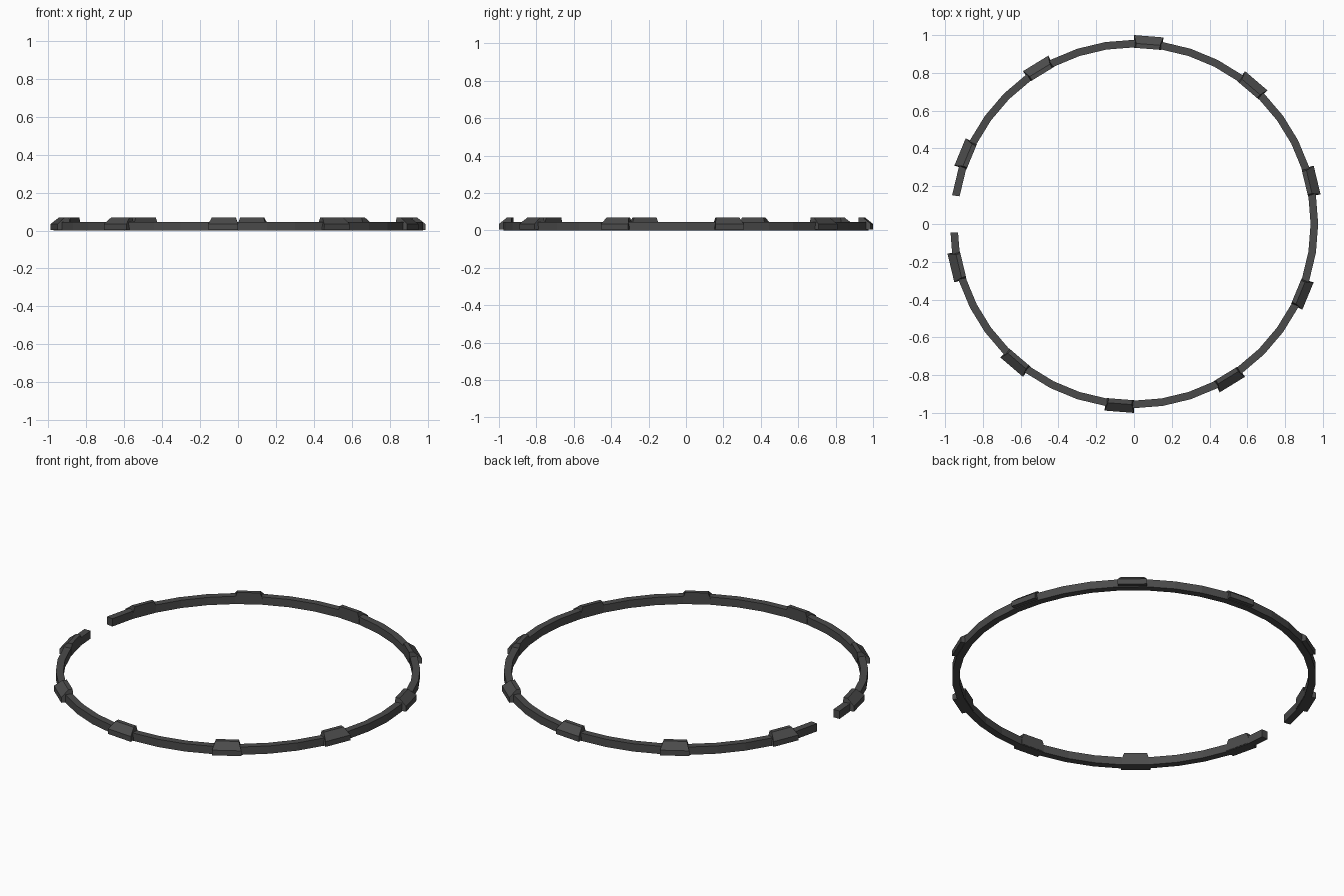
import bpy, bmesh, math

if "Cube" in bpy.data.objects:
    bpy.data.objects.remove(bpy.data.objects["Cube"])

SIDES = 40
STEP = 2 * math.pi / SIDES

mat = bpy.data.materials.new("dark_grey")
mat.diffuse_color = (0.07, 0.07, 0.07, 1)
mat.use_nodes = True
mat.node_tree.nodes["Principled BSDF"].inputs["Base Color"].default_value = mat.diffuse_color


def point(r, z, k):
    """Point on the 40-sided ring; fractional k lies on the straight chord."""
    i = math.floor(k + 1e-9)
    t = k - i
    a, b = i * STEP, (i + 1) * STEP
    return (r * ((1 - t) * math.cos(a) + t * math.cos(b)),
            r * ((1 - t) * math.sin(a) + t * math.sin(b)), z)


def loft(name, sections):
    """Skin a list of cross-section loops and cap both ends."""
    bm = bmesh.new()
    loops = [[bm.verts.new(p) for p in s] for s in sections]
    n = len(loops[0])
    for a, b in zip(loops, loops[1:]):
        for j in range(n):
            m = (j + 1) % n
            bm.faces.new((a[j], a[m], b[m], b[j]))
    bm.faces.new(loops[0][::-1])
    bm.faces.new(loops[-1])
    bmesh.ops.recalc_face_normals(bm, faces=bm.faces)
    me = bpy.data.meshes.new(name)
    bm.to_mesh(me)
    bm.free()
    me.materials.append(mat)
    ob = bpy.data.objects.new(name, me)
    bpy.context.collection.objects.link(ob)
    return ob


# Open band: runs from just past the left side round to the upper left end
band = [(0.935, 0), (0.975, 0), (0.975, 0.046), (0.935, 0.046)]
stations = [-19.7] + list(range(-19, 20))
loft("split_band", [[point(r, z, k) for r, z in band] for k in stations])

# Raised pads: one segment long, every fourth segment, sloped outside and ends
pad = [(0.933, 0.004, 0), (1.0, 0.004, 0), (1.0, 0.035, 0),
       (0.957, 0.07, 0.08), (0.933, 0.07, 0.08), (0.933, 0.035, 0)]
for i in range(10):
    k = 1 + 4 * i
    start = [point(r, z, k + inset) for r, z, inset in pad]
    end = []
    for r, z, inset in pad:
        # end station kept on this segment's own chord
        end.append(point(r, z, k + 1 - inset))
    loft("pad_%02d" % (i + 1), [start, end])
